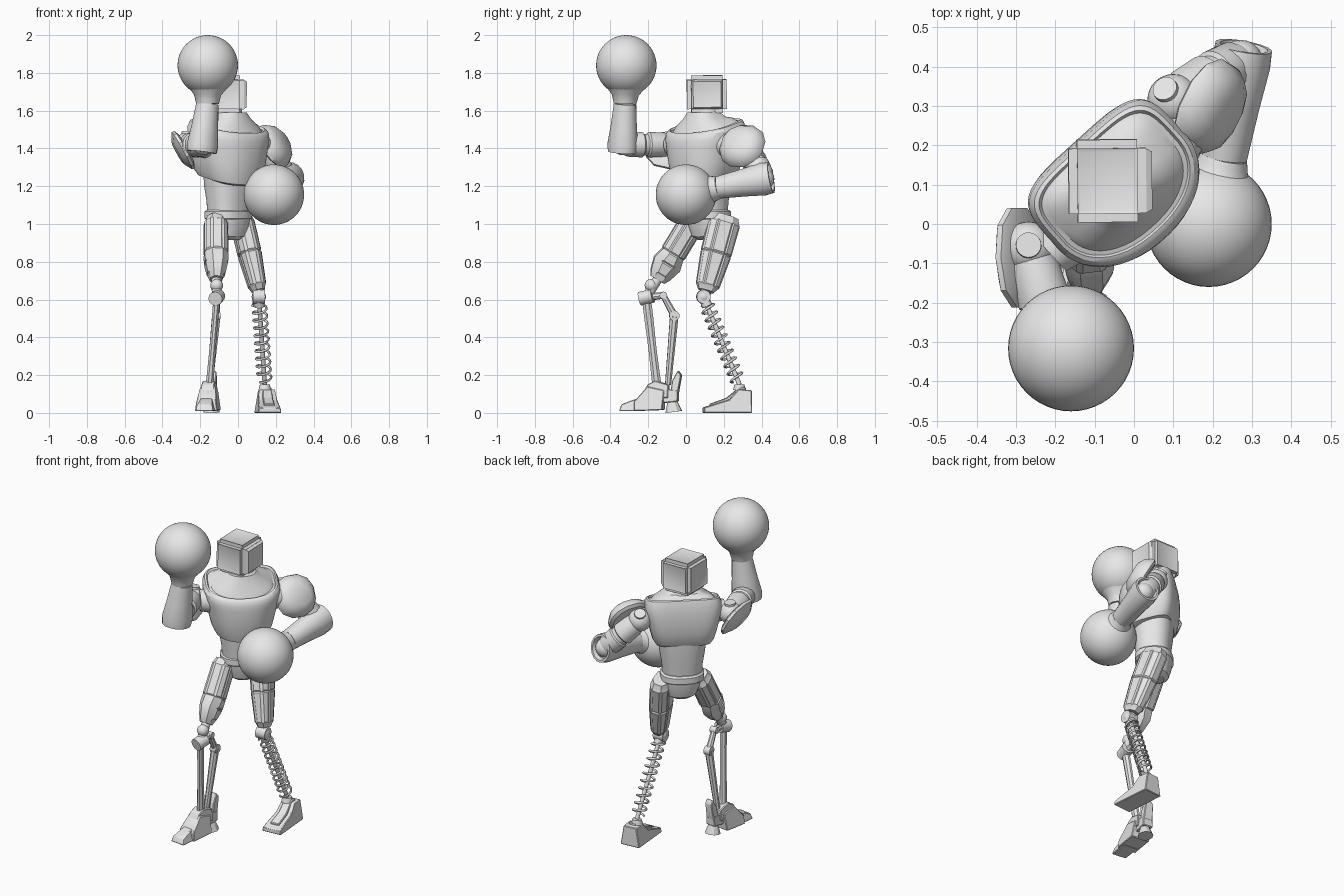
import bpy, bmesh, math
from mathutils import Vector, Matrix

cube = bpy.data.objects.get("Cube")
if cube:
    bpy.data.objects.remove(cube, do_unlink=True)

grey = bpy.data.materials.new("plain_grey")
grey.use_nodes = True
grey.diffuse_color = (0.8, 0.8, 0.8, 1)
grey.node_tree.nodes["Principled BSDF"].inputs["Base Color"].default_value = grey.diffuse_color


def finish(name, bm, angle=32):
    bmesh.ops.recalc_face_normals(bm, faces=bm.faces[:])
    me = bpy.data.meshes.new(name)
    bm.to_mesh(me)
    bm.free()
    me.materials.append(grey)
    me.shade_smooth()
    me.set_sharp_from_angle(angle=math.radians(angle))
    ob = bpy.data.objects.new(name, me)
    bpy.context.collection.objects.link(ob)
    return ob


def loft(name, p0, p1, rings, n=24, side=(1, 0, 0), power=2.0, back_power=None, panel=0.0):
    """Rings (t, half side, half depth, optional lift at the back) strung between two points."""
    p0, p1 = Vector(p0), Vector(p1)
    axis = (p1 - p0).normalized()
    side = Vector(side)
    side = (side - axis * side.dot(axis)).normalized()
    deep = axis.cross(side)
    bm = bmesh.new()
    loops = []
    for t, a, b, *lift in rings:
        loop = []
        for i in range(n):
            ang = math.tau * (i + 0.5) / n
            c, s = math.cos(ang), math.sin(ang)
            e = 2 / (back_power if back_power and s > 0 else power)
            u = math.copysign(abs(c) ** e, c)
            v = math.copysign(abs(s) ** e, s)
            rise = axis * lift[0] * v if lift else Vector()
            loop.append(bm.verts.new(p0.lerp(p1, t) + side * u * a + deep * v * b + rise))
        loops.append(loop)
    walls = []
    for lo, hi in zip(loops, loops[1:]):
        for i in range(n):
            j = (i + 1) % n
            walls.append(bm.faces.new((lo[i], lo[j], hi[j], hi[i])))
    bm.faces.new(loops[0][::-1])
    bm.faces.new(loops[-1])
    if panel:
        bmesh.ops.recalc_face_normals(bm, faces=bm.faces[:])
        big = [f for f in walls if f.calc_area() > 0.004]
        bmesh.ops.inset_individual(bm, faces=big, thickness=panel, depth=panel * 0.6)
    return finish(name, bm)


def rod(name, p0, p1, r0, r1=None, n=16):
    r1 = r1 or r0
    return loft(name, p0, p1, [(0, r0, r0), (1, r1, r1)], n, (0.9, 0.1, 0.3))


def ball(name, centre, r, segs=32):
    bm = bmesh.new()
    bmesh.ops.create_uvsphere(bm, u_segments=segs, v_segments=segs // 2, radius=r,
                              matrix=Matrix.Translation(centre))
    return finish(name, bm)


def prism(name, profile, w_low, w_top, origin, forward, z_top):
    """Side profile (forward, height) given width that narrows with height."""
    fwd = Vector(forward).normalized()
    lat = fwd.cross(Vector((0, 0, 1)))
    bm = bmesh.new()
    sides = []
    for s in (-1, 1):
        sides.append([bm.verts.new(Vector(origin) + fwd * f + Vector((0, 0, z))
                      + lat * s * (w_low + (w_top - w_low) * z / z_top)) for f, z in profile])
    bm.faces.new(sides[0])
    bm.faces.new(sides[1][::-1])
    for i in range(len(profile)):
        j = (i + 1) % len(profile)
        bm.faces.new((sides[0][i], sides[1][i], sides[1][j], sides[0][j]))
    bmesh.ops.recalc_face_normals(bm, faces=bm.faces[:])
    bmesh.ops.bevel(bm, geom=bm.edges[:], offset=0.004, segments=1, affect='EDGES')
    return finish(name, bm)


# Torso, turned to the model's left-front
U = (0.74, 0.67, 0)


def body(name, cx, cy, rings, power=2.4, back_power=None):
    return loft(name, (cx, cy, 0), (cx, cy, 1), rings, 48, U, power, back_power)


body("pelvis", -0.05, 0.12, [(0.915, 0.05, 0.055), (0.935, 0.085, 0.08), (0.985, 0.105, 0.095), (1.03, 0.112, 0.1)])
body("belt", -0.053, 0.115, [(1.02, 0.115, 0.1), (1.03, 0.125, 0.108), (1.065, 0.125, 0.108), (1.075, 0.115, 0.1)])
body("abdomen", -0.05, 0.11, [(1.04, 0.112, 0.096), (1.12, 0.117, 0.102), (1.2, 0.13, 0.112), (1.28, 0.137, 0.115)])
body("chest", -0.035, 0.087, [
    (1.23, 0.128, 0.115, 0.03), (1.237, 0.155, 0.138, 0.03), (1.275, 0.175, 0.152, 0.02), (1.34, 0.191, 0.163, 0.01),
    (1.41, 0.206, 0.168), (1.455, 0.217, 0.166, 0.015), (1.495, 0.218, 0.16, 0.03), (1.517, 0.206, 0.15, 0.04),
    (1.521, 0.196, 0.14, 0.04), (1.51, 0.19, 0.134, 0.04), (1.513, 0.178, 0.124, 0.04),
    (1.535, 0.16, 0.11, 0.03), (1.56, 0.112, 0.09, 0.01), (1.59, 0.08, 0.077)], 2.2, 4.5)
body("neck", -0.05, 0.11, [(1.53, 0.11, 0.1), (1.56, 0.085, 0.08), (1.58, 0.073, 0.07), (1.62, 0.07, 0.07)], 2)

# Head: bevelled box, recessed panels, raised visor
bm = bmesh.new()
bmesh.ops.create_cube(bm, size=1, matrix=Matrix.Translation((-0.068, 0.11, 1.687))
                      @ Matrix.Rotation(math.radians(1), 4, (0.5, 0.5, 0.7)) @ Matrix.Diagonal((0.197, 0.21, 0.2, 1)))
bmesh.ops.bevel(bm, geom=bm.edges[:], offset=0.022, segments=2, affect='EDGES')
for face in [f for f in bm.faces if f.calc_area() > 0.02]:
    if face.normal.x > 0.9:
        for thickness, depth in ((0.002, 0), (0.012, 0.015), (0.012, -0.003)):
            bmesh.ops.inset_individual(bm, faces=[face], thickness=thickness, depth=depth)
    else:
        bmesh.ops.inset_individual(bm, faces=[face], thickness=0.012, depth=-0.004)
finish("head", bm)

# Arms: joint with cap, upper arm, hollow-ended forearm, flared cuff, round glove
FOREARM = [(0.08, 0.062, 0.055), (0, 0.07, 0.062), (0, 0.083, 0.074), (0.15, 0.088, 0.077),
           (0.5, 0.074, 0.068), (0.95, 0.06, 0.06)]
CUFF = [(0, 0.06, 0.06), (0.15, 0.064, 0.064), (0.5, 0.072, 0.072), (1, 0.11, 0.11)]


def arm(tag, shoulder, cap, elbow, wrist, glove):
    ball(tag + "_shoulder_joint", shoulder, 0.066)
    cap = Vector(cap).normalized()
    rod(tag + "_shoulder_cap", shoulder, Vector(shoulder) + cap * 0.07, 0.036, 0.032, 20)
    loft(tag + "_upper_arm", shoulder, elbow, [
        (0, 0.05, 0.05), (0.2, 0.064, 0.064), (0.5, 0.068, 0.068), (0.53, 0.058, 0.058),
        (0.6, 0.058, 0.058), (0.63, 0.068, 0.068), (0.9, 0.064, 0.064), (1, 0.05, 0.05)])
    ball(tag + "_elbow", elbow, 0.056, 20)
    fore = Vector(wrist) - Vector(elbow)
    start = Vector(elbow) - fore.normalized() * 0.04
    loft(tag + "_forearm", start, wrist, FOREARM, 16, (0, 0, 1) if abs(fore.z) < 0.1 else U)
    loft(tag + "_cuff", Vector(wrist) - fore * 0.06, Vector(wrist).lerp(Vector(glove), 0.42), CUFF, 24)
    ball(tag + "_glove", glove, 0.16, 48)


arm("right", (-0.268, -0.06, 1.42), (0, 0.1, 1), (-0.187, -0.335, 1.42), (-0.16, -0.322, 1.65), (-0.16, -0.316, 1.84))
arm("left", (0.1, 0.315, 1.42), (-0.3, 0.4, 0.8), (0.272, 0.412, 1.238), (0.226, 0.155, 1.19), (0.19, 0.0, 1.155))
for tag, s in (("right", -1), ("left", 1)):
    base = Vector((-0.035, 0.085, 1.42)) + Vector(U) * 0.15 * s
    rod(tag + "_shoulder_socket", base, base + Vector(U) * 0.09 * s, 0.08, 0.06, 24)

# Shoulder shields
PLATE = [(0, 0.11, 0.09), (0.2, 0.132, 0.112), (0.5, 0.132, 0.112), (1, 0.09, 0.065)]
DOME = [(0, 0.112, 0.108), (0.15, 0.128, 0.126), (0.4, 0.124, 0.122), (0.75, 0.104, 0.1), (1, 0.07, 0.06)]
loft("right_shoulder_shield", (-0.275, -0.085, 1.4), (-0.32, -0.088, 1.375), PLATE, 10, (0, 1, 0), 2.3)
loft("left_shoulder_shield", (0.172, 0.305, 1.403), (0.24, 0.273, 1.445), DOME, 12, (0.5, 0.82, 0), 2.2)

# Thighs: faceted shells with raised panels
THIGHS = {
    "right": ((-0.118, 0.045, 1.03), (-0.115, -0.152, 0.705),
              [(0, 0.05, 0.055), (0.08, 0.06, 0.066), (0.58, 0.062, 0.066), (0.74, 0.058, 0.083),
               (0.92, 0.043, 0.062), (1, 0.034, 0.044)]),
    "left": ((0.015, 0.21, 1.04), (0.108, 0.107, 0.645),
             [(0, 0.05, 0.07), (0.08, 0.058, 0.084), (0.5, 0.058, 0.08), (0.94, 0.043, 0.06),
              (1, 0.034, 0.044)])}
for tag, (hip, knee, rings) in THIGHS.items():
    loft(tag + "_thigh", hip, knee, rings, 8, (1, 0.15, 0), 2.5, panel=0.01)

# Left lower leg: knee hub, inner rod and spring
K, A = Vector((0.11, 0.092, 0.615)), Vector((0.142, 0.283, 0.15))
rod("left_knee_link", THIGHS["left"][1], K, 0.03)
rod("left_knee_hub", K - Vector((0.032, 0.002, 0)), K + Vector((0.032, 0.002, 0)), 0.037, n=20)
ball("left_knee_ball", K, 0.038, 20)
rod("left_spring_cap", K, K.lerp(A, 0.11), 0.028)
rod("left_shin_rod", K, A, 0.012)
axis = (A - K).normalized()
sx = axis.orthogonal().normalized()
sy = axis.cross(sx)
turns, steps = 10, 16
cu = bpy.data.curves.new("left_shin_spring", 'CURVE')
cu.dimensions, cu.bevel_depth, cu.bevel_resolution = '3D', 0.0065, 1
sp = cu.splines.new('POLY')
sp.points.add(turns * steps)
for i, pt in enumerate(sp.points):
    t, ang = i / (turns * steps), math.tau * i / steps
    pos = K.lerp(A, 0.08 + 0.87 * t) + (sx * math.cos(ang) + sy * math.sin(ang)) * 0.037
    pt.co = (*pos, 1)
tmp = bpy.data.objects.new("spring_path", cu)
bm = bmesh.new()
bm.from_mesh(bpy.data.meshes.new_from_object(tmp))
bpy.data.objects.remove(tmp)
finish("left_shin_spring", bm, 60)

# Left foot: plain wedge with a raised instep
heel = (0.148, 0.345, 0)
prism("left_foot", [(0, 0), (0, 0.12), (0.07, 0.125), (0.12, 0.07), (0.255, 0.028), (0.255, 0)],
      0.062, 0.042, heel, (0.08, -1, 0), 0.12)
prism("left_instep", [(0.03, 0.1), (0.03, 0.135), (0.065, 0.135), (0.13, 0.08), (0.22, 0.048), (0.22, 0.03)],
      0.03, 0.024, heel, (0.08, -1, 0), 0.13)
rod("left_ankle", A, A + Vector((0, 0, -0.03)), 0.026, 0.034)

# Right lower leg: knee hub with two linked struts
H, J, N = Vector((-0.112, -0.21, 0.612)), Vector((-0.115, -0.062, 0.515)), Vector((-0.15, -0.125, 0.15))
ball("right_knee_ball", (-0.113, -0.185, 0.675), 0.034, 20)
rod("right_knee_link", THIGHS["right"][1], H, 0.026)
hub = Vector((0.008, 0.034, 0.008))
rod("right_knee_hub", H - hub, H + hub, 0.037, n=20)
loft("right_front_strut", H, N + Vector((0, -0.03, 0)),
     [(0, 0.02, 0.026), (0.25, 0.018, 0.026), (0.6, 0.018, 0.023), (1, 0.022, 0.026)], 8)
B = Vector((-0.112, -0.12, 0.622))
for tag, p, q, r0, r1 in (("upper", H, B, 0.02, 0.018), ("middle", B, J, 0.016, 0.02),
                          ("lower", J, N + Vector((0, 0.03, 0)), 0.024, 0.017)):
    rod("right_" + tag + "_link", p, q, r0, r1, n=8)
for tag, p, r in (("upper", B, 0.02), ("lower", J, 0.027)):
    rod("right_" + tag + "_pivot", p - Vector((0.02, 0.001, 0)), p + Vector((0.02, 0.001, 0)), r)

# Right foot: stacked toe plates, flared heel and rear fin
base, fwd = (-0.152, -0.14, 0), (-0.13, -1, 0)
for name, profile, low, top, z_top in (
        ("toe", [(0.08, 0.01), (0.08, 0.085), (0.13, 0.072), (0.2, 0.045), (0.21, 0.01)], 0.05, 0.03, 0.08),
        ("midfoot", [(-0.02, 0.015), (-0.03, 0.12), (0.06, 0.14), (0.13, 0.06), (0.13, 0.01)], 0.062, 0.04, 0.14),
        ("instep", [(-0.05, 0.08), (-0.05, 0.15), (0.02, 0.17), (0.06, 0.15), (0.1, 0.08)], 0.05, 0.034, 0.16),
        ("heel_arm", [(-0.1, 0.06), (-0.1, 0.12), (0.0, 0.13), (0.0, 0.05)], 0.036, 0.03, 0.12),
        ("rear_fin", [(-0.1, 0.1), (-0.118, 0.2), (-0.1, 0.225), (-0.07, 0.17), (-0.06, 0.1)], 0.034, 0.024, 0.22)):
    prism("right_" + name, profile, low, top, base, fwd, z_top)
rod("right_heel_pad", (-0.14, -0.065, 0.005), (-0.14, -0.075, 0.08), 0.045, 0.02, 10)
